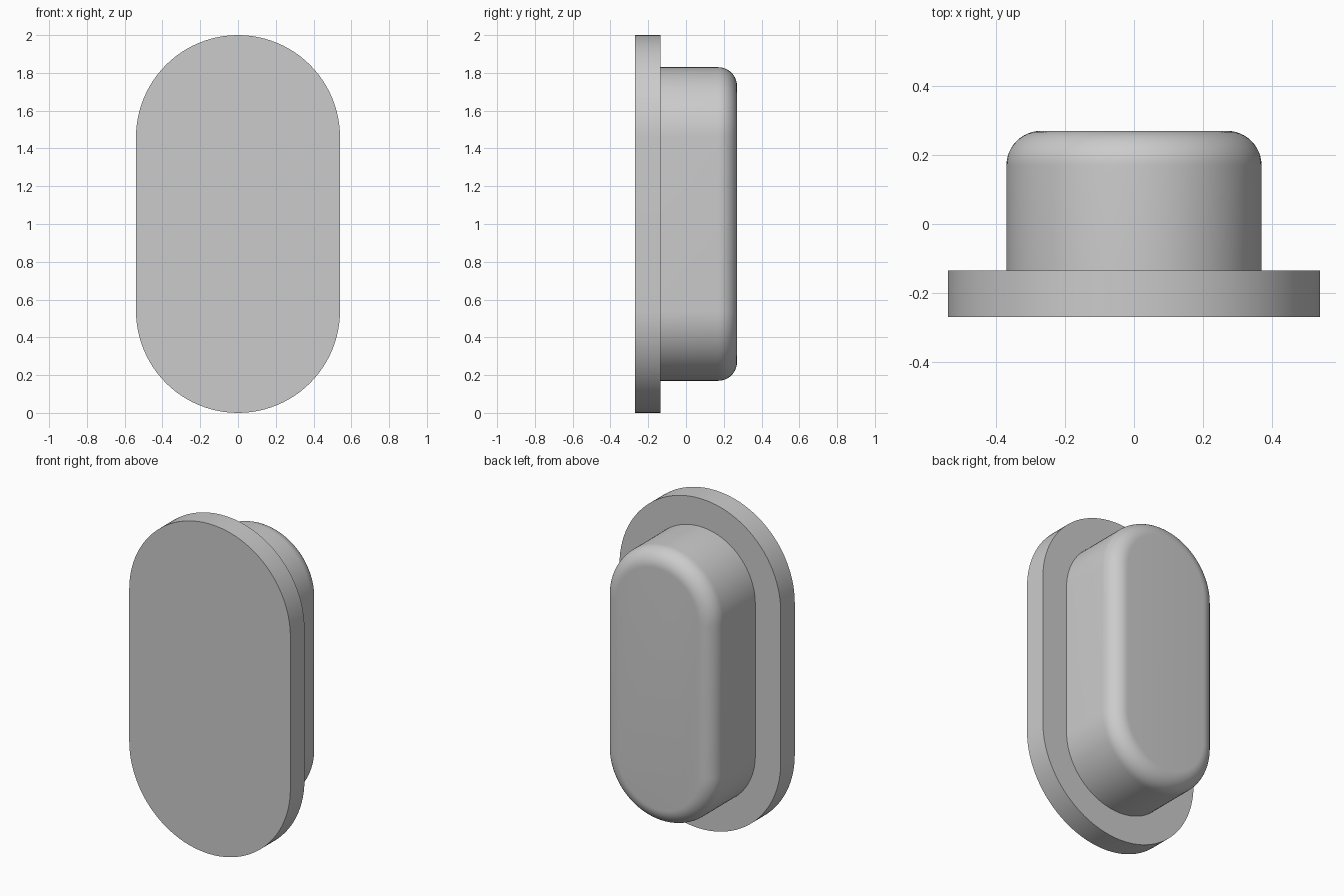
import bpy, bmesh, math

old = bpy.data.objects.get("Cube")
if old:
    bpy.data.objects.remove(old, do_unlink=True)

# Single plain grey
grey = bpy.data.materials.new("light_grey")
grey.use_nodes = True
colour = (0.6, 0.6, 0.6, 1)
grey.diffuse_color = colour
grey.node_tree.nodes["Principled BSDF"].inputs["Base Color"].default_value = colour

HALF = 0.46      # half length of the straight sides
SEGMENTS = 48    # per rounded end


def slot_ring(bm, radius, y):
    """Ring of vertices in a round-ended slot outline."""
    ring = []
    for end in (0, 1):
        centre = 1 + (HALF if end == 0 else -HALF)
        for i in range(SEGMENTS + 1):
            a = math.pi * (end + i / SEGMENTS)
            ring.append(bm.verts.new((radius * math.cos(a), y, centre + radius * math.sin(a))))
    return ring


def slot_solid(name, profile):
    """Closed solid lofted through (radius, y) steps from front to back."""
    bm = bmesh.new()
    rings = [slot_ring(bm, r, y) for r, y in profile]
    for a, b in zip(rings, rings[1:]):
        for i in range(len(a)):
            j = (i + 1) % len(a)
            bm.faces.new((a[i], a[j], b[j], b[i]))
    bm.faces.new(rings[0])
    bm.faces.new(rings[-1])
    bmesh.ops.recalc_face_normals(bm, faces=bm.faces)
    mesh = bpy.data.meshes.new(name)
    bm.to_mesh(mesh)
    bm.free()
    mesh.materials.append(grey)
    obj = bpy.data.objects.new(name, mesh)
    bpy.context.collection.objects.link(obj)
    bpy.ops.object.select_all(action='DESELECT')
    obj.select_set(True)
    bpy.context.view_layer.objects.active = obj
    bpy.ops.object.shade_smooth_by_angle(angle=math.radians(30))
    return obj


# Front flange plate
slot_solid("flange", [(0.54, -0.27), (0.54, -0.135)])

# Rear plug body with a rounded back edge
R, BACK, FILLET = 0.37, 0.27, 0.1
steps = 12
curve = [(R - FILLET + FILLET * math.cos(t), BACK - FILLET + FILLET * math.sin(t))
         for t in (math.pi / 2 * i / steps for i in range(steps + 1))]
slot_solid("plug_body", [(R, -0.135)] + curve)
